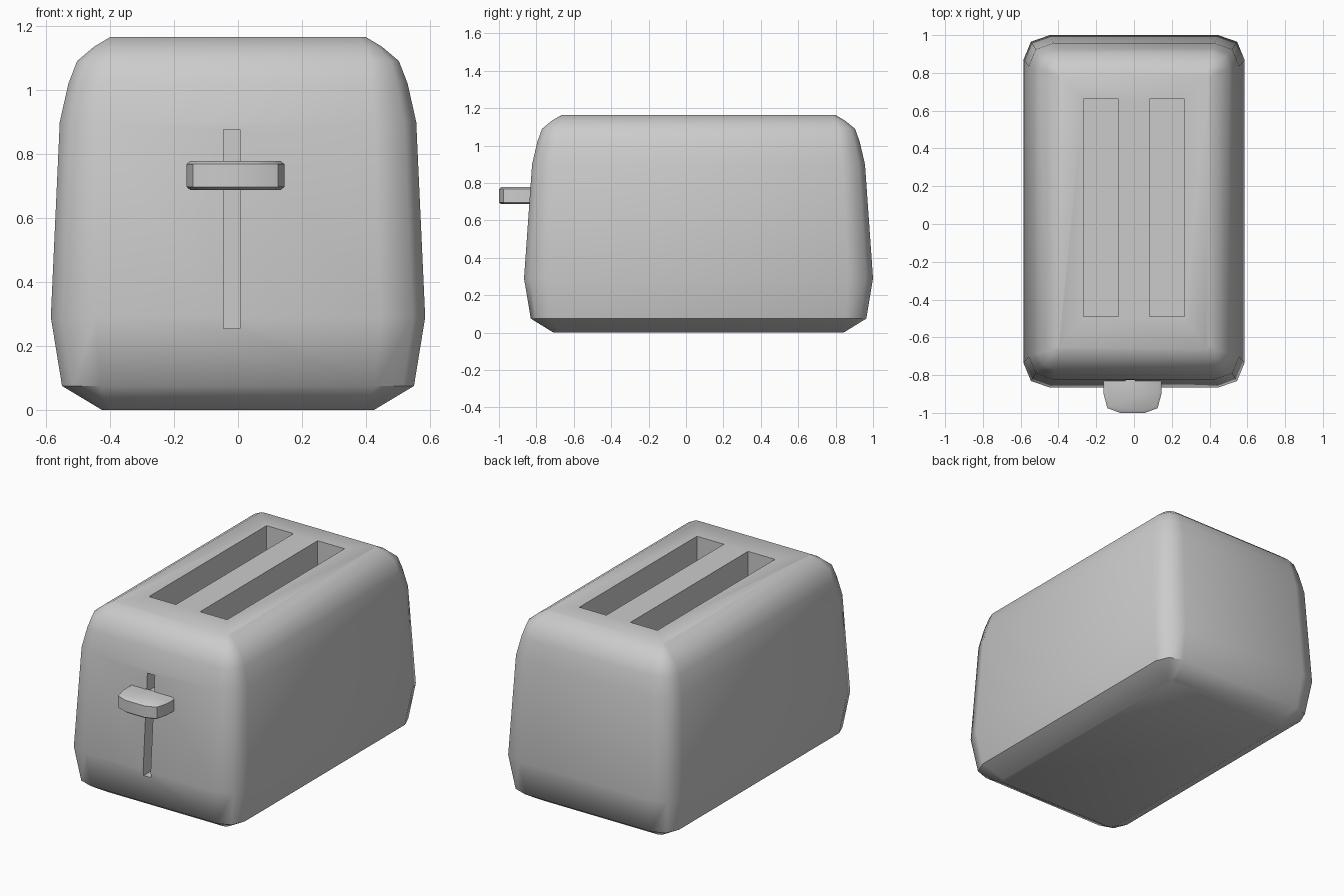
import bpy, bmesh, math

if "Cube" in bpy.data.objects:
    bpy.data.objects.remove(bpy.data.objects["Cube"])

CY = 0.067  # body centre in y


def make_object(name, bm):
    bmesh.ops.recalc_face_normals(bm, faces=bm.faces[:])
    mesh = bpy.data.meshes.new(name)
    bm.to_mesh(mesh)
    bm.free()
    obj = bpy.data.objects.new(name, mesh)
    bpy.context.collection.objects.link(obj)
    return obj


def activate(obj):
    bpy.ops.object.select_all(action='DESELECT')
    obj.select_set(True)
    bpy.context.view_layer.objects.active = obj


def loft(name, rings):
    bm = bmesh.new()
    loops = [[bm.verts.new(p) for p in ring] for ring in rings]
    for a, b in zip(loops, loops[1:]):
        n = len(a)
        for i in range(n):
            bm.faces.new((a[i], a[(i + 1) % n], b[(i + 1) % n], b[i]))
    bm.faces.new(loops[0][::-1])
    bm.faces.new(loops[-1])
    return make_object(name, bm)


def box(name, x0, x1, y0, y1, z0, z1):
    corners = [(x0, y0), (x1, y0), (x1, y1), (x0, y1)]
    return loft(name, [[(x, y, z) for x, y in corners] for z in (z0, z1)])


def body_ring(z, hx, hy, c):
    # rectangle with three-point rounded corners
    q = [(hx, hy - 0.93 * c), (hx - 0.28 * c, hy - 0.25 * c), (hx - c, hy)]
    pts = q + [(-x, y) for x, y in q[::-1]]
    pts += [(-x, -y) for x, y in q] + [(x, -y) for x, y in q[::-1]]
    return [(x, y + CY, z) for x, y in pts]


# Body: stacked rounded sections (height, half width, half length, corner)
profile = [(0.0, 0.425, 0.775, 0.03), (0.075, 0.55, 0.897, 0.12),
           (0.29, 0.585, 0.933, 0.14), (0.90, 0.557, 0.89, 0.13),
           (1.02, 0.53, 0.862, 0.115), (1.09, 0.503, 0.837, 0.09),
           (1.135, 0.45, 0.782, 0.05), (1.165, 0.40, 0.73, 0.02)]
body = loft("body", [body_ring(*p) for p in profile])

# Bread slots and lever track cut into the body
cutters = [box("bread_slot_cutter", min(s * 0.083, s * 0.268), max(s * 0.083, s * 0.268),
               -0.49, 0.663, 0.25, 1.4) for s in (-1, 1)]
cutters.append(box("lever_slot_cutter", -0.045, 0.006, -1.0, -0.74, 0.255, 0.877))
activate(body)
for cutter in cutters:
    mod = body.modifiers.new("cut", 'BOOLEAN')
    mod.operation = 'DIFFERENCE'
    mod.solver = 'EXACT'
    mod.object = cutter
    bpy.ops.object.modifier_apply(modifier=mod.name)
    bpy.data.objects.remove(cutter)
activate(body)
bpy.ops.object.shade_smooth_by_angle(angle=math.radians(49))

# Lever knob: plan outline extruded upward with softened edges
half = [(0.153, -0.825), (0.153, -0.90), (0.133, -0.975), (0.066, -1.0)]
outline = half + [(-x, y) for x, y in half[::-1]]
levels = [(0.687, 0.012), (0.697, 0.0), (0.768, 0.0), (0.778, 0.012)]
lever = loft("lever", [[((x - math.copysign(d, x)) - 0.008,
                         y + (d if y < -0.85 else 0), z) for x, y in outline]
                       for z, d in levels])
activate(lever)
bpy.ops.object.shade_smooth_by_angle(angle=math.radians(40))

# Stem joining the lever to its track
box("lever_stem", -0.043, 0.004, -0.84, -0.75, 0.70, 0.765)
